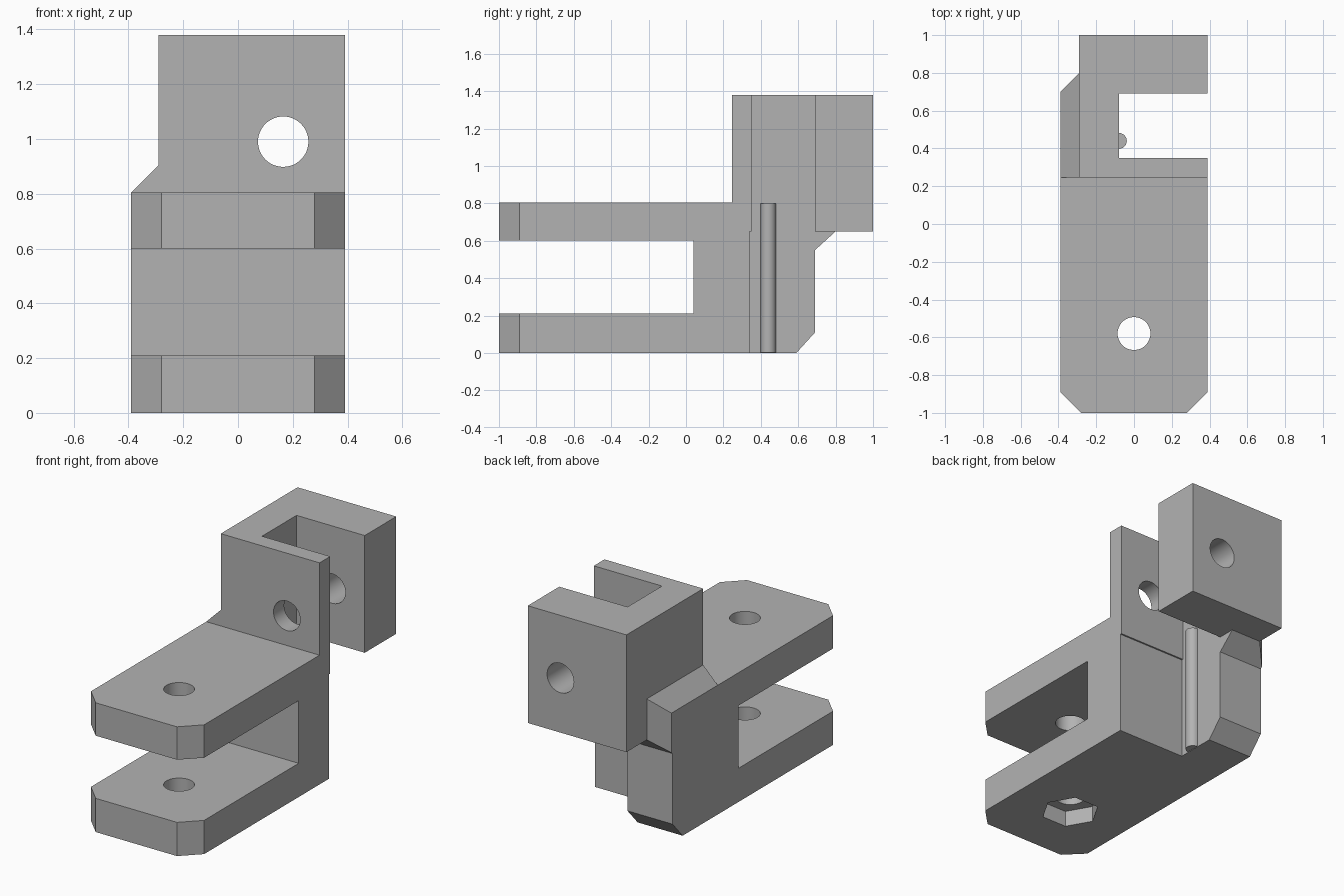
import bpy, bmesh, math
from mathutils import Matrix, Vector

cube = bpy.data.objects.get("Cube")
if cube:
    bpy.data.objects.remove(cube)

grey = bpy.data.materials.new("plain grey")
grey.use_nodes = True
colour = (0.45, 0.45, 0.45, 1)
grey.diffuse_color = colour
grey.node_tree.nodes["Principled BSDF"].inputs["Base Color"].default_value = colour


def prism(name, points, axis, low, high):
    """Extrude a 2D outline along an axis, given in the order of the other two axes."""
    def place(p, d):
        co = list(p)
        co.insert("xyz".index(axis), d)
        return Vector(co)
    bm = bmesh.new()
    face = bm.faces.new([bm.verts.new(place(p, low)) for p in points])
    ext = bmesh.ops.extrude_face_region(bm, geom=[face])
    shift = place((0, 0), high - low)
    bmesh.ops.translate(bm, vec=shift,
                        verts=[v for v in ext["geom"] if isinstance(v, bmesh.types.BMVert)])
    bmesh.ops.recalc_face_normals(bm, faces=bm.faces)
    mesh = bpy.data.meshes.new(name)
    bm.to_mesh(mesh)
    bm.free()
    mesh.materials.append(grey)
    obj = bpy.data.objects.new(name, mesh)
    bpy.context.collection.objects.link(obj)
    return obj


def ring(cx, cy, r, n):
    return [(cx + r * math.cos(math.tau * i / n), cy + r * math.sin(math.tau * i / n))
            for i in range(n)]


def rect(a, b, c, d):
    return [(a, b), (c, b), (c, d), (a, d)]


# Side profile: fork at the front, raised head at the back
body = prism("hinge_bracket", [
    (-1, 0), (.59, 0), (.69, .11), (.69, .55), (.80, .65), (1, .65), (1, 1.38),
    (.245, 1.38), (.245, .805), (-1, .805), (-1, .60), (.04, .60), (.04, .21), (-1, .21)],
    "x", -.39, .39)

cutters = [
    # Head slot and the open space below the rear arm
    prism("slot_cutter", rect(-.08, .35, .6, .69), "z", -.2, 1.6),
    prism("lower_cutter", rect(-.08, .34, .6, 1.2), "z", -.2, .65),
    # Narrowed head with sloping shoulder, and its angled rear corner
    prism("shoulder_cutter", [(-.49, .705), (-.29, .905), (-.29, 1.6), (-.49, 1.6)],
          "y", -.2, 1.2),
    prism("rear_corner_cutter", [(-.49, .60), (-.29, .80), (-.29, 1.2), (-.49, 1.2)],
          "z", .3, 1.5),
    # Fork pin hole with hexagonal nut pocket underneath
    prism("fork_hole_cutter", ring(0, -.58, .087, 48), "z", -.2, 1.1),
    prism("nut_pocket_cutter", ring(0, -.58, .17, 6), "z", -.2, .10),
    # Head pin hole
    prism("head_hole_cutter", ring(.165, .99, .092, 48), "y", .1, 1.2),
]
# Clipped front corners of the fork
for s in (-1, 1):
    cutters.append(prism("front_corner_cutter",
                         [(s * .18, -1.1), (s * .49, -1.1), (s * .49, -.79)], "z", -.2, 1))


def combine(tool, operation):
    mod = body.modifiers.new(tool.name, "BOOLEAN")
    mod.object = tool
    mod.operation = operation
    mod.solver = "EXACT"
    tool.hide_render = True
    tool.hide_viewport = False


for tool in cutters:
    combine(tool, "DIFFERENCE")

# Round rib on the inner wall of the slot
rib = prism("wall_rib", ring(-.08, .44, .042, 24), "z", .003, .80)
combine(rib, "UNION")

# Apply the cuts and remove the tools
bpy.context.view_layer.update()
graph = bpy.context.evaluated_depsgraph_get()
result = bpy.data.meshes.new_from_object(body.evaluated_get(graph))
body.modifiers.clear()
body.data = result
for tool in cutters + [rib]:
    bpy.data.objects.remove(tool)

bpy.ops.object.select_all(action="DESELECT")
body.select_set(True)
bpy.context.view_layer.objects.active = body
bpy.ops.object.shade_smooth_by_angle(angle=math.radians(30))
